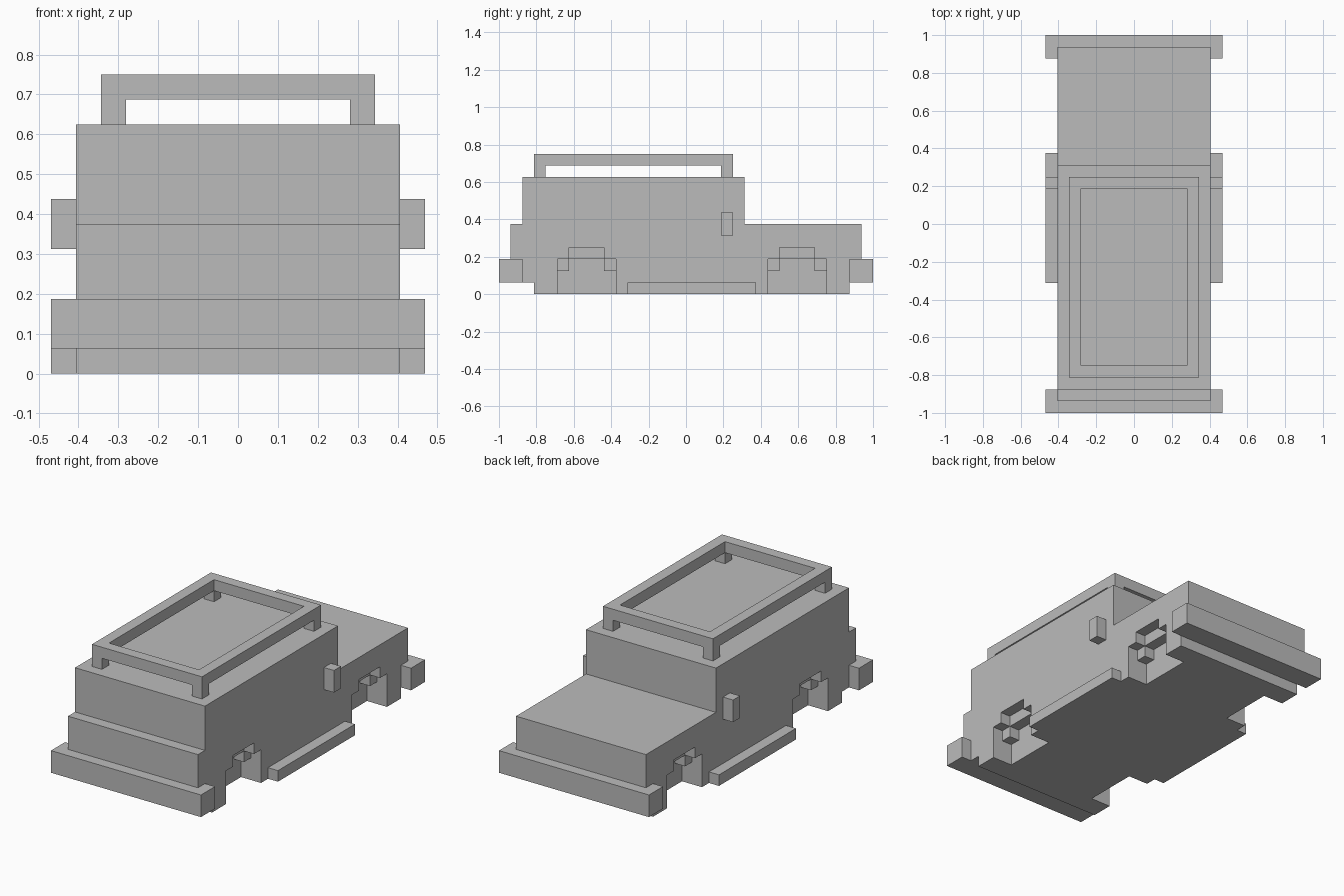
import bpy
import bmesh

if "Cube" in bpy.data.objects:
    bpy.data.objects.remove(bpy.data.objects["Cube"], do_unlink=True)

U = 1 / 16  # block size that every part snaps to

grey = bpy.data.materials.new("plain_grey")
grey.use_nodes = True
COLOUR = (0.5, 0.5, 0.5, 1)
grey.diffuse_color = COLOUR
grey.node_tree.nodes["Principled BSDF"].inputs["Base Color"].default_value = COLOUR


def extrude(name, profile, x0, x1):
    """Side profile of (y, z) points in blocks, extruded along x."""
    bm = bmesh.new()
    face = bm.faces.new([bm.verts.new((x0 * U, y * U, z * U)) for y, z in profile])
    top = bmesh.ops.extrude_face_region(bm, geom=[face])["geom"]
    moved = [v for v in top if isinstance(v, bmesh.types.BMVert)]
    bmesh.ops.translate(bm, verts=moved, vec=((x1 - x0) * U, 0, 0))
    bmesh.ops.recalc_face_normals(bm, faces=bm.faces)
    mesh = bpy.data.meshes.new(name)
    bm.to_mesh(mesh)
    bm.free()
    mesh.materials.append(grey)
    obj = bpy.data.objects.new(name, mesh)
    bpy.context.collection.objects.link(obj)
    return obj


def box(name, x, y, z):
    return extrude(name, [(y[0], z[0]), (y[1], z[0]), (y[1], z[1]), (y[0], z[1])], *x)


def cut(target, cutter):
    cutter.hide_render = True
    mod = target.modifiers.new("cut", "BOOLEAN")
    mod.operation = "DIFFERENCE"
    mod.solver = "EXACT"
    mod.object = cutter
    bpy.context.view_layer.objects.active = target
    bpy.ops.object.modifier_apply(modifier=mod.name)
    bpy.data.objects.remove(cutter, do_unlink=True)


def arch(centre, shoulder):
    """Stepped wheel arch, one block narrower each side above the shoulder."""
    half = [(-2.5, -1), (-2.5, shoulder), (-1.5, shoulder), (-1.5, shoulder + 1)]
    mirrored = [(-y, z) for y, z in reversed(half)]
    return [(centre + y, z) for y, z in half + mirrored]


# Body: tall cabin at the front, low deck at the back
body = extrude("body", [
    (-13, 0), (14, 0), (14, 1), (15, 1), (15, 6), (5, 6),
    (5, 10), (-14, 10), (-14, 6), (-15, 6), (-15, 1), (-13, 1)], -6.5, 6.5)

# Wheel arches: two nested steps, the inner one lower
for centre in (-8.5, 9.5):
    for side in (-1, 1):
        for shoulder, inner in ((2, 4.5), (3, 5.5)):
            cut(body, extrude("arch_cutter", arch(centre, shoulder), side * inner, side * 8))

# Bumpers
box("front_bumper", (-7.5, 7.5), (-16, -14), (1, 3))
box("rear_bumper", (-7.5, 7.5), (14, 16), (1, 3))

# Side steps and mirrors
for side, label in ((-1, "right"), (1, "left")):
    reach = (side * 6.5, side * 7.5)
    box(label + "_side_step", reach, (-5, 6), (0, 1))
    box(label + "_mirror", reach, (3, 4), (5, 7))

# Roof rack: rectangular frame on four corner posts
for side, label in ((-1, "right"), (1, "left")):
    rail = (side * 4.5, side * 5.5)
    box(label + "_rack_rail", rail, (-13, 4), (11, 12))
    box(label + "_front_rack_post", rail, (-13, -12), (10, 11))
    box(label + "_rear_rack_post", rail, (3, 4), (10, 11))
box("front_rack_bar", (-4.5, 4.5), (-13, -12), (11, 12))
box("rear_rack_bar", (-4.5, 4.5), (3, 4), (11, 12))
